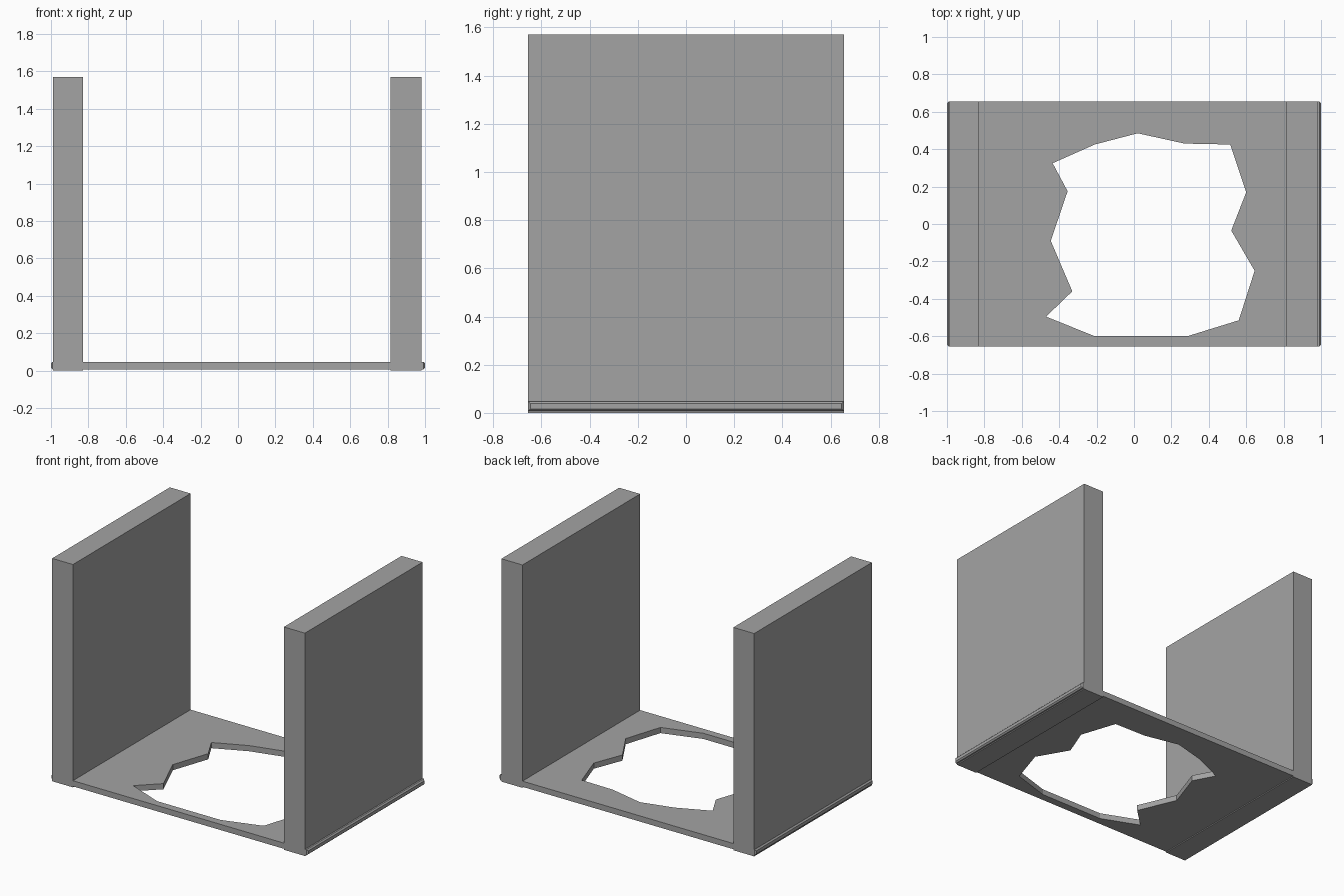
import bpy
import bmesh

if "Cube" in bpy.data.objects:
    bpy.data.objects.remove(bpy.data.objects["Cube"], do_unlink=True)

GREY = (0.37, 0.37, 0.37, 1)
HALF_DEPTH = 0.655

grey = bpy.data.materials.new("plain grey")
grey.use_nodes = True
grey.diffuse_color = GREY
grey.node_tree.nodes["Principled BSDF"].inputs["Base Color"].default_value = GREY


def add_object(name, bm):
    bmesh.ops.recalc_face_normals(bm, faces=bm.faces)
    mesh = bpy.data.meshes.new(name)
    bm.to_mesh(mesh)
    bm.free()
    mesh.materials.append(grey)
    obj = bpy.data.objects.new(name, mesh)
    bpy.context.collection.objects.link(obj)
    return obj


def prism(outline, bottom, top):
    """Extrude a plan outline upwards between two heights."""
    bm = bmesh.new()
    face = bm.faces.new([bm.verts.new((x, y, bottom)) for x, y in outline])
    extruded = bmesh.ops.extrude_face_region(bm, geom=[face])["geom"]
    for v in extruded:
        if isinstance(v, bmesh.types.BMVert):
            v.co.z = top
    return bm


def box(x0, x1, bottom, top):
    d = HALF_DEPTH
    return prism([(x0, -d), (x1, -d), (x1, d), (x0, d)], bottom, top)


# Side walls
add_object("right_wall", box(-0.99, -0.828, 0, 1.57))
add_object("left_wall", box(0.816, 0.98, 0, 1.57))

# Floor slab with chamfered ends
bm = box(-1, 1, 0.007, 0.047)
end_edges = [e for e in bm.edges if abs(e.verts[0].co.x - e.verts[1].co.x) < 0.01]
bmesh.ops.bevel(bm, geom=end_edges, offset=0.009, segments=1, affect='EDGES')
floor = add_object("floor", bm)

# Jagged opening through the floor
opening = [
    (-0.435, 0.325), (-0.21, 0.425), (0.02, 0.485), (0.27, 0.43), (0.515, 0.425),
    (0.60, 0.17), (0.52, -0.035), (0.645, -0.25), (0.56, -0.515), (0.285, -0.60),
    (-0.21, -0.60), (-0.47, -0.495), (-0.33, -0.36), (-0.445, -0.09), (-0.355, 0.175),
]
cutter = add_object("opening_cutter", prism(opening, -0.1, 0.2))
cutter.hide_render = True
cut = floor.modifiers.new("opening", 'BOOLEAN')
cut.operation = 'DIFFERENCE'
cut.solver = 'EXACT'
cut.object = cutter

# Bake the opening and discard the cutter
bpy.context.view_layer.update()
evaluated = floor.evaluated_get(bpy.context.evaluated_depsgraph_get())
cut_mesh = bpy.data.meshes.new_from_object(evaluated)
floor.modifiers.clear()
floor.data = cut_mesh
bpy.data.objects.remove(cutter, do_unlink=True)
